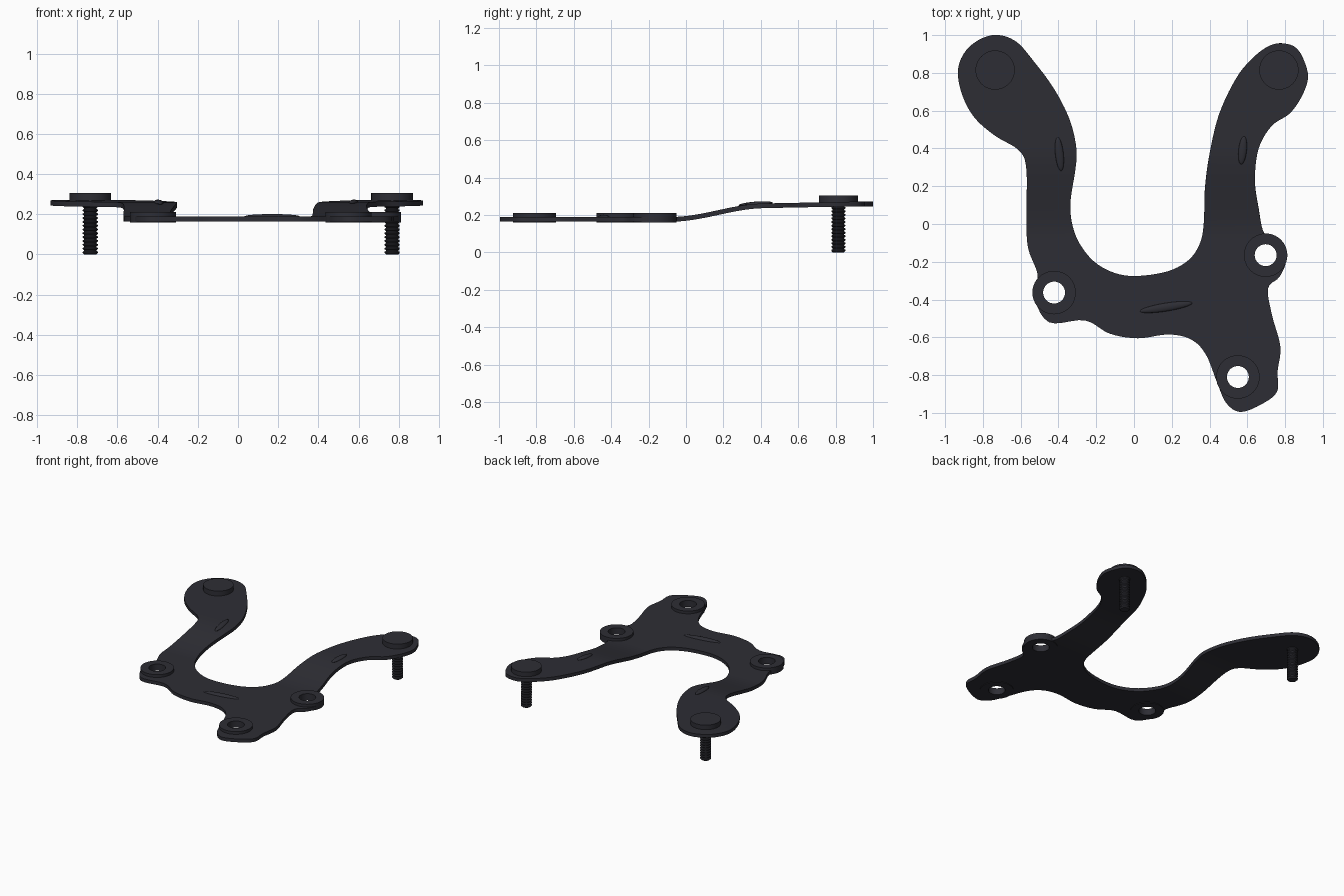
import bpy, bmesh, math
from mathutils import Vector, Matrix

cube = bpy.data.objects.get("Cube")
if cube:
    bpy.data.objects.remove(cube, do_unlink=True)

dark = bpy.data.materials.new("dark_charcoal")
dark.use_nodes = True
dark.diffuse_color = (0.027, 0.027, 0.035, 1)
dark.node_tree.nodes["Principled BSDF"].inputs["Base Color"].default_value = dark.diffuse_color


def add_object(name, bm, thickness=0):
    mesh = bpy.data.meshes.new(name)
    bm.to_mesh(mesh)
    bm.free()
    mesh.materials.append(dark)
    ob = bpy.data.objects.new(name, mesh)
    bpy.context.collection.objects.link(ob)
    bpy.ops.object.select_all(action='DESELECT')
    ob.select_set(True)
    bpy.context.view_layer.objects.active = ob
    if thickness:
        mod = ob.modifiers.new("thickness", 'SOLIDIFY')
        mod.thickness, mod.offset = thickness, -1
        bpy.ops.object.modifier_apply(modifier=mod.name)
    bpy.ops.object.shade_smooth_by_angle(angle=math.radians(35))
    return ob


def lathe(name, profile, centre, steps=40, closed=False):
    """Spin a (radius, height) profile round a vertical axis."""
    bm = bmesh.new()
    verts = [bm.verts.new((r, 0, z)) for r, z in profile]
    pairs = list(zip(verts, verts[1:]))
    if closed:
        pairs.append((verts[-1], verts[0]))
    edges = [bm.edges.new(p) for p in pairs]
    bmesh.ops.spin(bm, geom=verts + edges, cent=(0, 0, 0), axis=(0, 0, 1),
                   angle=math.tau, steps=steps)
    bmesh.ops.remove_doubles(bm, verts=bm.verts, dist=0.0001)
    bmesh.ops.recalc_face_normals(bm, faces=bm.faces)
    bmesh.ops.translate(bm, verts=bm.verts, vec=(*centre, 0))
    return add_object(name, bm)


def smooth_loop(points, samples=5):
    """Closed Catmull-Rom curve through the points."""
    out, n = [], len(points)
    for i in range(n):
        a, b, c, d = (points[(i + k) % n] for k in (-1, 0, 1, 2))
        for s in range(samples):
            t = s / samples
            out.append(b + (c - a) * t / 2 + (a * 2 - b * 5 + c * 4 - d) * t * t / 2
                       + (b * 3 - a - c * 3 + d) * t ** 3 / 2)
    return out


def top_height(y):
    """Top surface of the plate: low at the front, stepped up at the back."""
    t = min(max((y + 0.08) / 0.5, 0), 1)
    return 0.189 + 0.072 * t * t * (3 - 2 * t) + 0.01 * min(max((y - 0.4) / 0.5, 0), 1)


# Plate outline, in hundredths
outline = [
    (-75, 100), (-63, 97), (-53, 86), (-42, 71), (-34, 55), (-30.5, 40), (-31, 29),
    (-33.5, 13), (-33, 1), (-29, -10), (-21, -20), (-10, -26), (2, -27.5), (18, -25),
    (29, -19), (35, -10), (37, 1), (37.5, 18), (40, 37), (45, 58), (54, 77), (63, 88),
    (72, 94.5), (80, 95.5), (87, 92), (92, 80), (90, 70), (83, 59), (73, 52), (66, 40),
    (64, 23), (66, 8), (69, -5), (77, -9), (80.5, -19), (77, -28), (71, -34), (73, -48),
    (77.5, -65), (76, -78), (76, -88), (70, -94), (57, -99.5), (49, -95), (44, -84),
    (38, -69), (30, -61), (18, -58.5), (2, -60.5), (-13, -58), (-26, -51), (-45, -52),
    (-53, -38), (-51, -27), (-56, -13), (-57, 2), (-57, 29), (-61, 39), (-74, 47),
    (-85, 57), (-91.5, 70), (-93, 83), (-87, 94)]
mounts = {"left_rear": (0.697, -0.165), "left_front": (0.55, -0.81), "right": (-0.423, -0.363)}

# Curved plate with mounting holes
bm = bmesh.new()
loops = [smooth_loop([Vector(p) / 100 for p in outline])]
for x, y in mounts.values():
    loops.append([Vector((x + 0.075 * math.cos(a), y + 0.075 * math.sin(a)))
                  for a in (math.tau * i / 32 for i in range(32))])
for loop in loops:
    vs = [bm.verts.new((p.x, p.y, 0)) for p in loop]
    for i, v in enumerate(vs):
        bm.edges.new((vs[i - 1], v))
bmesh.ops.triangle_fill(bm, edges=bm.edges[:], use_beauty=True)
for i in range(25):
    bmesh.ops.bisect_plane(bm, geom=bm.verts[:] + bm.edges[:] + bm.faces[:], dist=0.00001,
                           plane_co=(0, -0.08 + i * 0.025, 0), plane_no=(0, 1, 0))
for v in bm.verts:
    v.co.z = top_height(v.co.y)
bm.normal_update()
for f in bm.faces:
    if f.normal.z < 0:
        f.normal_flip()
add_object("bracket_plate", bm, thickness=0.025)

# Raised mounting rings
for side, centre in mounts.items():
    lathe(side + "_mount_ring", [(0.058, 0.16), (0.115, 0.16), (0.115, 0.21), (0.058, 0.21)],
          centre, closed=True)

# Screws with flat round heads and threaded shanks
thread = [(0, 0), (0.03, 0)]
for i in range(13):
    z = 0.004 + i * 0.019
    thread += [(0.038, z + 0.004), (0.038, z + 0.009), (0.031, z + 0.013), (0.031, z + 0.017)]
thread.append((0, 0.255))
for side, x in (("left", 0.767), ("right", -0.735)):
    lathe(side + "_screw_head", [(0, 0.255), (0.104, 0.255), (0.104, 0.305), (0, 0.305)], (x, 0.815))
    lathe(side + "_screw_shank", thread, (x, 0.815), steps=24)

# Small embossed stiffening ridges
for name, x, y, length, turn in (("front_ridge", 0.17, -0.44, 0.28, 9),
                                 ("left_ridge", 0.575, 0.39, 0.15, 84),
                                 ("right_ridge", -0.395, 0.37, 0.18, 96)):
    slope = math.atan((top_height(y + 0.05) - top_height(y - 0.05)) / 0.1)
    bm = bmesh.new()
    bmesh.ops.create_uvsphere(bm, u_segments=24, v_segments=12, radius=1)
    bm.transform(Matrix.Translation((x, y, top_height(y))) @ Matrix.Rotation(slope, 4, 'X')
                 @ Matrix.Rotation(math.radians(turn), 4, 'Z')
                 @ Matrix.Diagonal((length / 2, 0.022, 0.012, 1)))
    add_object(name, bm)
